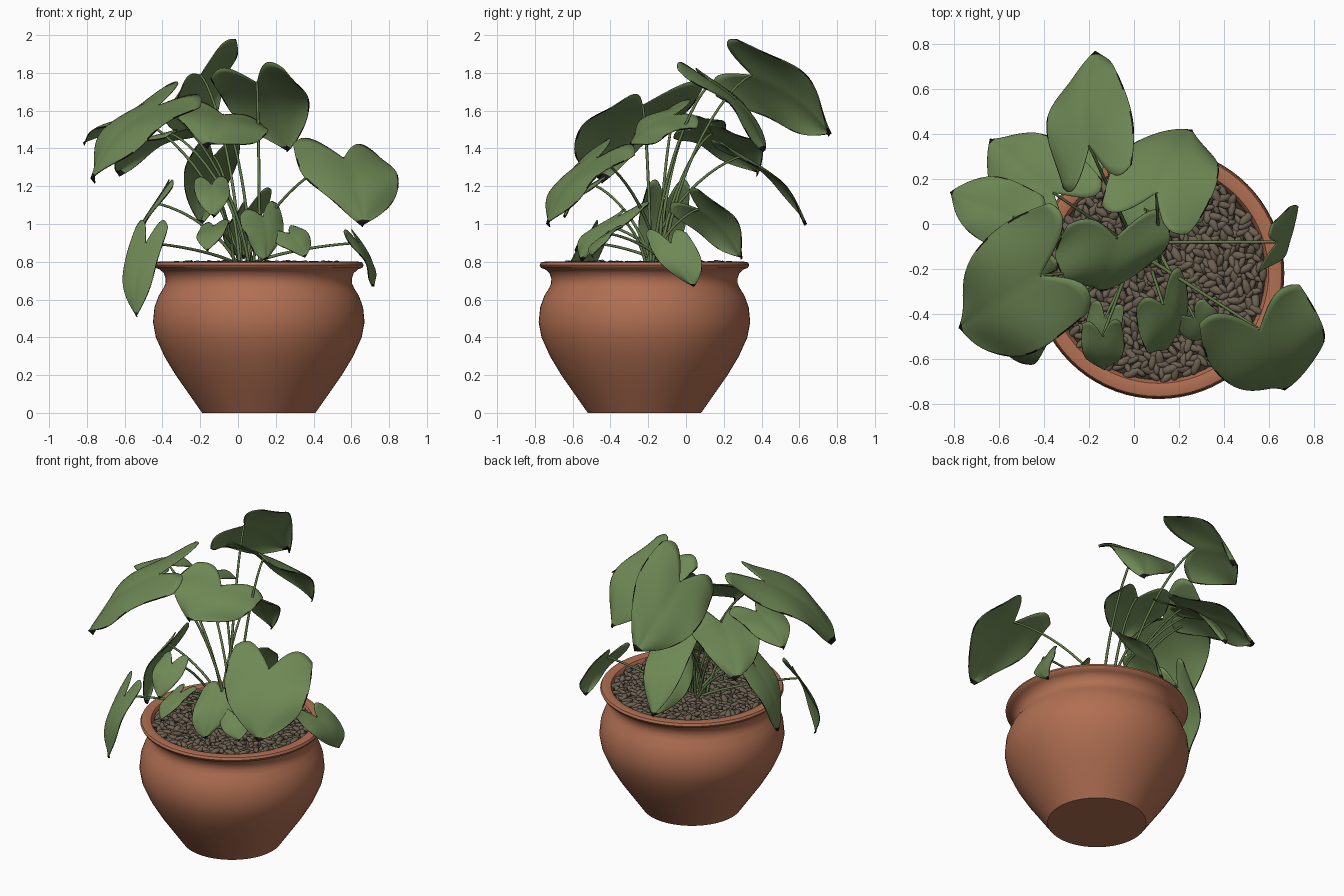
import bpy, bmesh, math, random
from mathutils import Vector, Matrix

random.seed(4)
cube = bpy.data.objects.get("Cube")
if cube:
    bpy.data.objects.remove(cube, do_unlink=True)

POT_X, POT_Y = 0.11, -0.22
ROOT = Vector((0.05, -0.15, 0.76))


def material(name, colour):
    mat = bpy.data.materials.new(name)
    mat.use_nodes = True
    mat.diffuse_color = (*colour, 1)
    bsdf = next(n for n in mat.node_tree.nodes if n.type == 'BSDF_PRINCIPLED')
    bsdf.inputs["Base Color"].default_value = (*colour, 1)
    bsdf.inputs["Roughness"].default_value = 0.8
    return mat


leaf_green = material("leaf green", (0.155, 0.245, 0.09))
edge_black = material("leaf edge black", (0.012, 0.01, 0.008))
stem_green = material("stem green", (0.12, 0.19, 0.065))
terracotta = material("terracotta", (0.44, 0.16, 0.085))
pebble_brown = material("pebble brown", (0.15, 0.118, 0.083))
soil_brown = material("soil brown", (0.04, 0.03, 0.022))


def add_object(name, bm, mat):
    mesh = bpy.data.meshes.new(name)
    bm.normal_update()
    bm.to_mesh(mesh)
    bm.free()
    mesh.materials.append(mat)
    for poly in mesh.polygons:
        poly.use_smooth = True
    obj = bpy.data.objects.new(name, mesh)
    bpy.context.collection.objects.link(obj)
    return obj


def lathe(name, profile, mat, steps=72):
    bm = bmesh.new()
    points = [bm.verts.new((POT_X + r, POT_Y, z)) for r, z in profile]
    edges = [bm.edges.new(pair) for pair in zip(points, points[1:])]
    bmesh.ops.spin(bm, geom=points + edges, cent=(POT_X, POT_Y, 0), axis=(0, 0, 1),
                   angle=math.tau, steps=steps, use_merge=True)
    bmesh.ops.remove_doubles(bm, verts=bm.verts, dist=0.0005)
    bmesh.ops.recalc_face_normals(bm, faces=bm.faces)
    obj = add_object(name, bm, mat)
    bpy.ops.object.select_all(action='DESELECT')
    obj.select_set(True)
    bpy.context.view_layer.objects.active = obj
    bpy.ops.object.shade_smooth_by_angle(angle=math.radians(45))


# Pot: round belly, pinched neck, flared rim, hollow inside
lathe("pot", [(0, 0), (0.3, 0), (0.37, 0.1), (0.44, 0.2), (0.5, 0.3),
              (0.545, 0.4), (0.56, 0.48), (0.552, 0.56), (0.53, 0.62), (0.505, 0.66),
              (0.494, 0.685), (0.493, 0.71), (0.503, 0.74), (0.525, 0.76), (0.548, 0.768),
              (0.555, 0.782), (0.548, 0.797), (0.52, 0.802), (0.49, 0.795),
              (0.475, 0.77), (0.47, 0.7), (0, 0.7)], terracotta)

# Soil bed
lathe("soil", [(0.474, 0.71), (0.474, 0.765), (0, 0.765)], soil_brown, 48)

# Pebbles laid out in a spiral, each turned at random
bm = bmesh.new()
COUNT = 620
for i in range(COUNT):
    r = 0.468 * math.sqrt((i + 0.5) / COUNT)
    a = i * 2.39996
    spot = Vector((POT_X + r * math.cos(a), POT_Y + r * math.sin(a),
                   0.778 + random.uniform(-0.008, 0.012)))
    size = random.uniform(0.8, 1.25)
    turn = Matrix.Rotation(random.uniform(0, math.tau), 4, 'Z')
    tilt = Matrix.Rotation(random.uniform(-0.5, 0.5), 4, 'Y')
    shape = Matrix.Diagonal((0.036 * size, 0.016 * size, 0.014, 1))
    bmesh.ops.create_icosphere(bm, subdivisions=2, radius=1,
                               matrix=Matrix.Translation(spot) @ turn @ tilt @ shape)
add_object("pebbles", bm, pebble_brown)


def leaf(name, notch, tip, across):
    """Heart-shaped blade from its stem notch to its tip, as wide as across."""
    notch, along, across = Vector(notch), Vector(tip) - Vector(notch), Vector(across)
    normal = across.cross(along).normalized()
    if normal.z < 0:
        normal.negate()
    length, width = along.length, across.length
    phase = random.uniform(0, math.tau)
    rows, cols = 20, 20
    columns = [-1] + [1.94 * j / cols - 0.97 for j in range(cols + 1)] + [1]
    bm = bmesh.new()
    grid = []
    for i in range(rows + 1):
        t = i / rows
        half = 0.56 * math.cos(math.pi / 2 * t ** 1.6) ** 0.88 * (0.85 + 0.55 * t * (1 - t))
        half = max(half, 0.006)
        row = []
        for v in columns:
            s = t - 0.34 * (1 - t) ** 2 * math.sin(math.pi * 0.74 * abs(v))
            lift = 0.1 * length * math.sin(math.pi * s)
            lift += width * (0.06 * abs(v) - 0.12 * v * v) * (1 - 0.5 * t)
            lift += 0.035 * width * math.sin(9 * t + phase + 2 * v) * v * v
            row.append(bm.verts.new(notch + along * s + across * half * v + normal * lift))
        grid.append(row)
    last = len(columns) - 2
    for i, (low, high) in enumerate(zip(grid, grid[1:])):
        for j in range(last + 1):
            face = bm.faces.new((low[j], low[j + 1], high[j + 1], high[j]))
            # Withered black patches along the edge and at the tip
            patchy = math.sin(1.1 * i + phase + j) > 0.1
            if i == rows - 1 or (j in (0, last) and patchy):
                face.material_index = 1
    bm.normal_update()
    if sum((f.normal for f in bm.faces), Vector()).dot(normal) < 0:
        bmesh.ops.reverse_faces(bm, faces=bm.faces)
    obj = add_object(name, bm, leaf_green)
    obj.data.materials.append(edge_black)
    solid = obj.modifiers.new("thickness", 'SOLIDIFY')
    solid.thickness = 0.005


def stem(name, end):
    """Thin stalk that rises from the soil, then leans out to the leaf."""
    end = Vector(end)
    start = ROOT + Vector((random.uniform(-0.07, 0.07), random.uniform(-0.07, 0.07), 0))
    d = end - start
    curve = bpy.data.curves.new(name, 'CURVE')
    curve.dimensions = '3D'
    curve.bevel_depth = 0.009
    curve.bevel_resolution = 2
    curve.use_fill_caps = True
    spline = curve.splines.new('BEZIER')
    spline.bezier_points.add(1)
    a, b = spline.bezier_points
    for p in (a, b):
        p.handle_left_type = p.handle_right_type = 'FREE'
    a.co, b.co = start, end
    a.handle_left = start
    a.handle_right = start + Vector((0.15 * d.x, 0.15 * d.y, 0.55 * d.z))
    b.handle_left = end - Vector((0.3 * d.x, 0.3 * d.y, 0.06 * d.z))
    b.handle_right = end
    b.radius = 0.7
    curve.materials.append(stem_green)
    bpy.context.collection.objects.link(bpy.data.objects.new(name, curve))


# Leaves: notch, tip, and the vector across the blade
LEAVES = {
    "top_leaf": ((-.2, .35, 1.79), (-.17, .77, 1.48), (.34, .1, .3)),
    "back_leaf": ((.1, .14, 1.75), (.26, .42, 1.39), (.41, -.14, .05)),
    "front_left_leaf": ((.56, -.47, 1.35), (.67, -.74, 1.0), (.48, .16, -.04)),
    "back_right_leaf": ((-.36, .14, 1.48), (-.64, .38, 1.27), (.27, .27, .04)),
    "low_back_leaf": ((-.13, .3, 1.36), (-.2, .64, 1.0), (.25, .04, 0)),
    "right_leaf": ((-.54, .03, 1.56), (-.82, .14, 1.43), (.1, .27, 0)),
    "large_right_leaf": ((-.42, -.23, 1.63), (-.78, -.46, 1.24), (.17, -.52, -.1)),
    "centre_leaf": ((-.08, -.06, 1.58), (-.15, -.3, 1.42), (.47, .05, -.13)),
    "small_front_leaf": ((-.14, -.5, 1.21), (-.13, -.65, 1.04), (.18, .02, 0)),
    "low_front_leaf": ((-.13, -.42, .99), (-.16, -.59, .86), (.15, -.03, .03)),
    "inner_leaf": ((.13, -.36, 1.04), (.15, -.56, .81), (.2, .2, .06)),
    "tiny_leaf": ((.27, -.42, .95), (.36, -.5, .83), (.15, .1, .05)),
    "inner_back_leaf": ((.05, .07, 1.08), (.02, .3, .82), (.2, .15, .12)),
    "drooping_front_leaf": ((-.49, -.5, .9), (-.54, -.6, .51), (.17, -.12, 0)),
    "drooping_right_leaf": ((-.44, -.11, 1.11), (-.57, -.16, .7), (-.02, .24, 0)),
    "drooping_left_leaf": ((.64, -.08, .9), (.72, .04, .67), (.05, .23, 0)),
}
for name, (notch, tip, across) in LEAVES.items():
    leaf(name, notch, tip, across)
    stem(name.replace("leaf", "stem"), notch)
